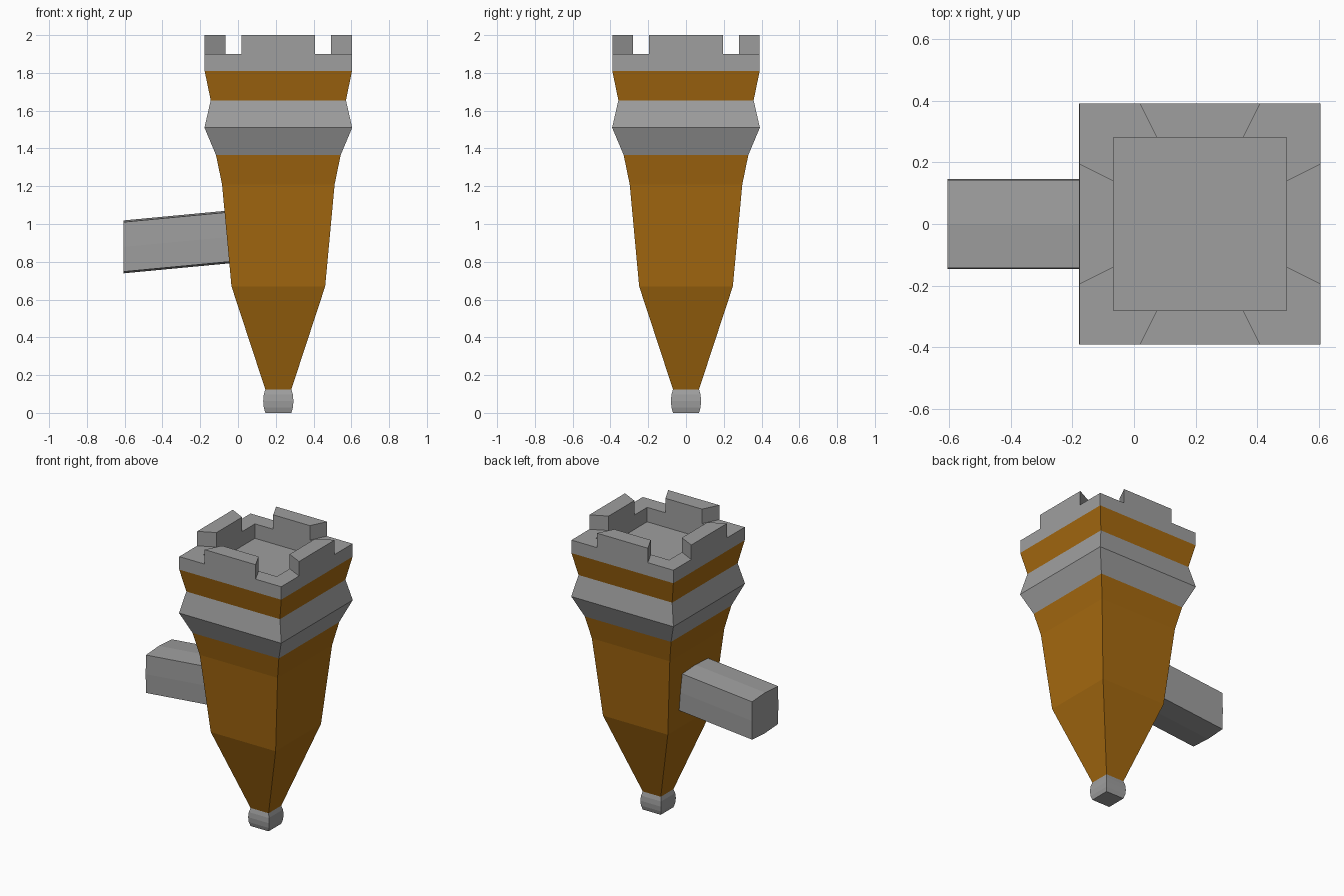
import bpy, bmesh

if "Cube" in bpy.data.objects:
    bpy.data.objects.remove(bpy.data.objects["Cube"])

CX = 0.2135  # tower axis in x


def material(name, rgb):
    m = bpy.data.materials.new(name)
    m.diffuse_color = (*rgb, 1)
    m.use_nodes = True
    m.node_tree.nodes["Principled BSDF"].inputs["Base Color"].default_value = m.diffuse_color
    return m


orange = material("orange_wood", (0.38, 0.143, 0.005))
grey = material("dark_grey", (0.345, 0.345, 0.345))


def finish(name, bm, mat=grey):
    bmesh.ops.recalc_face_normals(bm, faces=bm.faces[:])
    mesh = bpy.data.meshes.new(name)
    bm.to_mesh(mesh)
    bm.free()
    mesh.materials.append(mat)
    ob = bpy.data.objects.new(name, mesh)
    bpy.context.collection.objects.link(ob)
    return ob


def bridge(bm, a, b):
    n = len(a)
    for i in range(n):
        j = (i + 1) % n
        bm.faces.new((a[i], a[j], b[j], b[i]))


def square_loft(name, profile, mat=grey, cap_bottom=False):
    """Stack square rings given as (half width, z)."""
    bm = bmesh.new()
    rings = [[bm.verts.new((CX + sx * h, sy * h, z))
              for sx, sy in ((-1, -1), (1, -1), (1, 1), (-1, 1))]
             for h, z in profile]
    for a, b in zip(rings, rings[1:]):
        bridge(bm, a, b)
    if cap_bottom:
        bm.faces.new(rings[0])
    return finish(name, bm, mat)


# Tower sections, bottom to top
square_loft("foot", [(0.069, 0), (0.077, 0.028), (0.08, 0.0625),
                     (0.077, 0.097), (0.069, 0.125)], cap_bottom=True)
square_loft("lower_body", [(0.069, 0.125), (0.248, 0.67),
                           (0.298, 1.21), (0.33, 1.365)], orange)
square_loft("collar", [(0.33, 1.365), (0.391, 1.51), (0.358, 1.655)])
square_loft("upper_body", [(0.358, 1.655), (0.39, 1.81)], orange)

# Crown: ring wall with one raised merlon in the middle of each side
bm = bmesh.new()
A, B, INNER = 0.39, 0.195, 0.28 / 0.39
BASE, LOW, HIGH, FLOOR = 1.81, 1.9, 2.0, 1.80
outline = []
for x, y in ((1, 0), (0, 1), (-1, 0), (0, -1)):
    for t in (-A, -B, B):
        outline.append((x * A - y * t, y * A + x * t))


def ring(scale, z):
    return [bm.verts.new((CX + px * scale, py * scale, z)) for px, py in outline]


base, low_out = ring(1, BASE), ring(1, LOW)
low_in, floor = ring(INNER, LOW), ring(INNER, FLOOR)
bridge(bm, base, low_out)
bridge(bm, low_in, floor)
bm.faces.new(floor)
for i in range(12):
    j = (i + 1) % 12
    quad = [low_out[i], low_out[j], low_in[j], low_in[i]]
    if i % 3 == 1:
        top = [bm.verts.new((v.co.x, v.co.y, HIGH)) for v in quad]
        bridge(bm, quad, top)
        bm.faces.new(top)
    else:
        bm.faces.new(quad)
finish("crown", bm)

# Side arm: slightly bulged square bar, sloping down to its free end
bm = bmesh.new()
CY, MY, CZ, MZ = 0.142, 0.145, 0.131, 0.14
section = [(-CY, -CZ), (0, -MZ), (CY, -CZ), (MY, 0),
           (CY, CZ), (0, MZ), (-CY, CZ), (-MY, 0)]
ends = [[bm.verts.new((x, y, z + dz)) for y, dz in section]
        for x, z in ((-0.605, 0.879), (0.0, 0.936))]
bridge(bm, *ends)
for e in ends:
    bm.faces.new(e)
finish("side_arm", bm)
